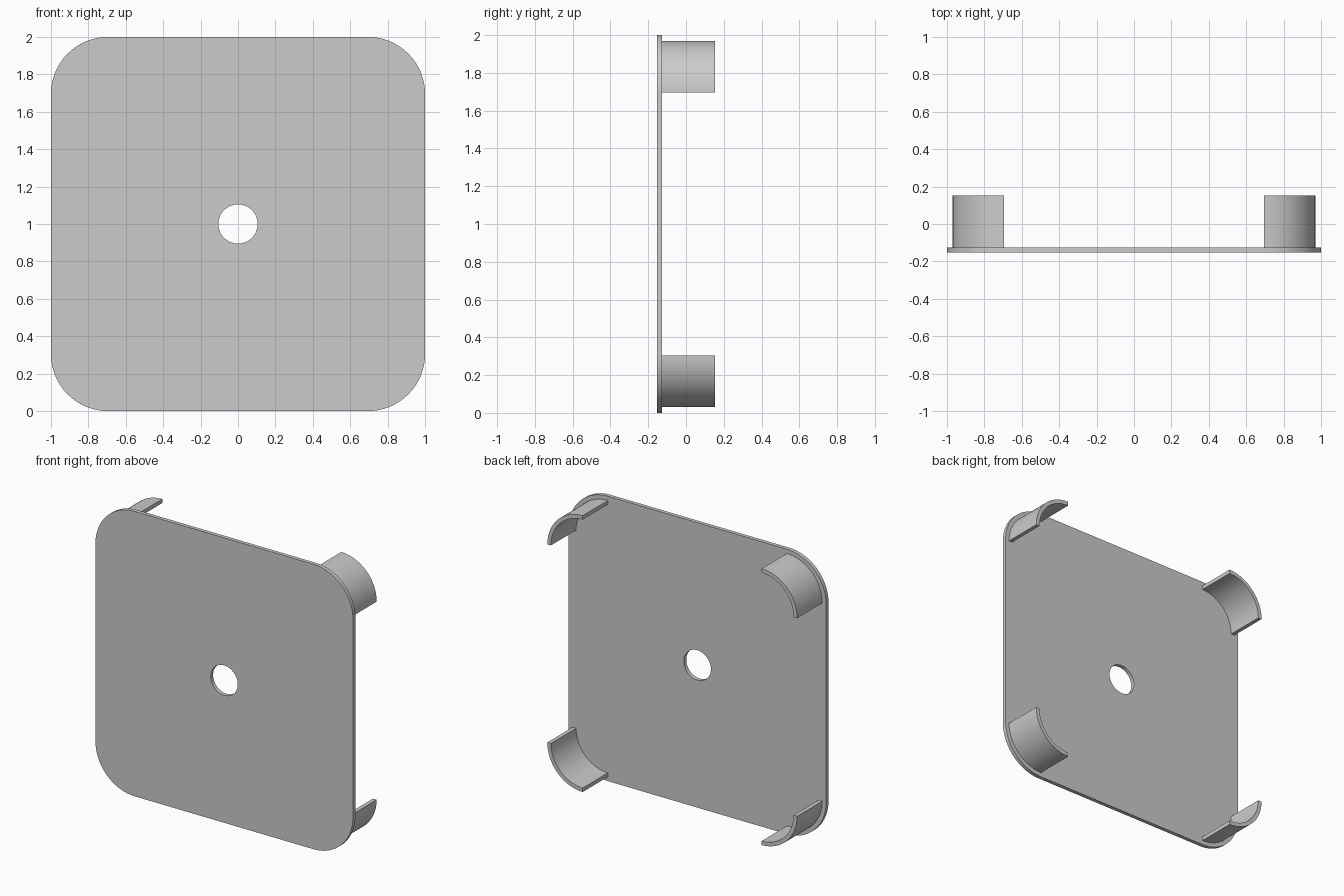
import bpy
import bmesh
from math import cos, sin, pi

cube = bpy.data.objects.get("Cube")
if cube:
    bpy.data.objects.remove(cube, do_unlink=True)

FRONT, PLATE_BACK, TAB_BACK = -0.153, -0.126, 0.153
CENTRE = 0.695            # offset of each corner's arc centre
CORNER_R, TAB_R, WALL = 0.305, 0.275, 0.028
HOLE_R = 0.105
STEPS = 20

grey = bpy.data.materials.new("light grey")
grey.use_nodes = True
colour = (0.6, 0.6, 0.6, 1)
grey.diffuse_color = colour
grey.node_tree.nodes["Principled BSDF"].inputs["Base Color"].default_value = colour


def arc(cx, cz, radius, start, sweep, steps):
    """Points along an arc in the x-z plane."""
    return [(cx + radius * cos(start + sweep * i / steps),
             cz + radius * sin(start + sweep * i / steps))
            for i in range(steps + 1)]


def prism(name, loops, y0, y1):
    """Solid between y0 and y1 from closed outlines; inner outlines are holes."""
    bm = bmesh.new()
    rims = ([], [])
    for loop in loops:
        rings = [[bm.verts.new((x, y, z)) for x, z in loop] for y in (y0, y1)]
        for i in range(len(loop)):
            j = (i + 1) % len(loop)
            bm.faces.new((rings[0][i], rings[0][j], rings[1][j], rings[1][i]))
            for rim, ring in zip(rims, rings):
                rim.append(bm.edges.get((ring[i], ring[j])))
    for rim in rims:
        bmesh.ops.triangle_fill(bm, edges=rim, use_beauty=True)
    bmesh.ops.recalc_face_normals(bm, faces=bm.faces[:])
    mesh = bpy.data.meshes.new(name)
    bm.to_mesh(mesh)
    bm.free()
    mesh.materials.append(grey)
    obj = bpy.data.objects.new(name, mesh)
    bpy.context.collection.objects.link(obj)
    bpy.ops.object.select_all(action="DESELECT")
    obj.select_set(True)
    bpy.context.view_layer.objects.active = obj
    bpy.ops.object.shade_smooth_by_angle(angle=pi / 6)
    return obj


# Corners run anticlockwise from the upper left (+x, +z)
corners = [("upper_left", 1, 1), ("upper_right", -1, 1),
           ("lower_right", -1, -1), ("lower_left", 1, -1)]
outline = []
for k, (label, sx, sz) in enumerate(corners):
    cx, cz, start = sx * CENTRE, 1 + sz * CENTRE, k * pi / 2
    outline += arc(cx, cz, CORNER_R, start, pi / 2, STEPS)

    # Curved retaining tab, set in from the plate edge
    outer = arc(cx, cz, TAB_R, start, pi / 2, STEPS)
    inner = arc(cx, cz, TAB_R - WALL, start, pi / 2, STEPS)
    prism(label + "_tab", [outer + inner[::-1]], PLATE_BACK, TAB_BACK)

# Rounded square plate with a round centre hole
hole = arc(0, 1, HOLE_R, 0, 2 * pi, 48)[:-1]
prism("plate", [outline, hole], FRONT, PLATE_BACK)
